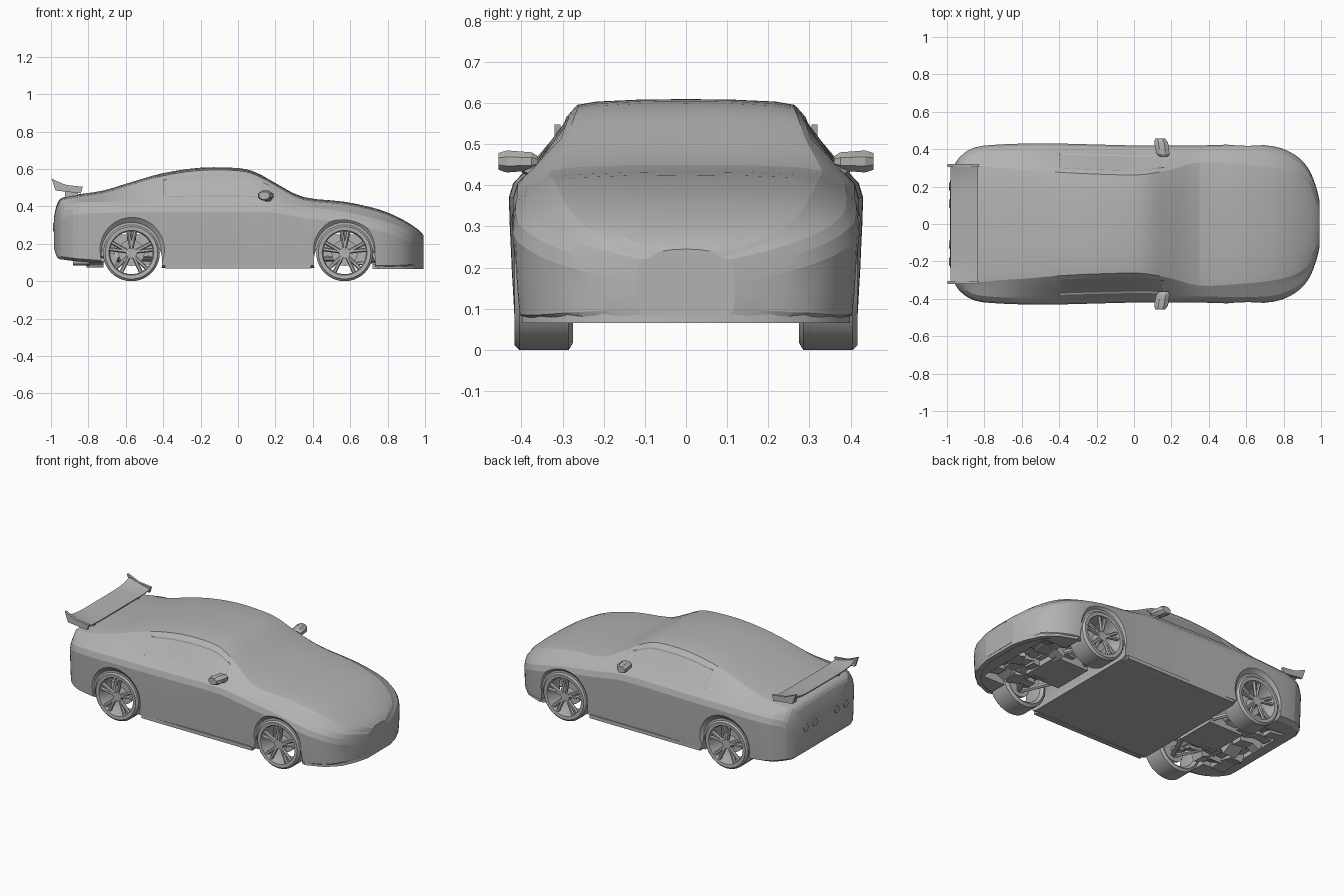
import bpy, bmesh, math, random
from mathutils import Vector, Matrix

cube = bpy.data.objects.get("Cube")
if cube:
    bpy.data.objects.remove(cube, do_unlink=True)

grey = bpy.data.materials.new("plain grey")
grey.use_nodes = True
grey.diffuse_color = (0.45, 0.45, 0.45, 1)
grey.node_tree.nodes["Principled BSDF"].inputs["Base Color"].default_value = grey.diffuse_color


def shade(obj, angle):
    bpy.ops.object.select_all(action='DESELECT')
    obj.select_set(True)
    bpy.context.view_layer.objects.active = obj
    bpy.ops.object.shade_smooth_by_angle(angle=math.radians(angle))


def finish(name, bm, angle=25):
    """Turn a bmesh into a named, shaded object."""
    bmesh.ops.recalc_face_normals(bm, faces=bm.faces)
    mesh = bpy.data.meshes.new(name)
    bm.to_mesh(mesh)
    bm.free()
    mesh.materials.append(grey)
    obj = bpy.data.objects.new(name, mesh)
    bpy.context.collection.objects.link(obj)
    shade(obj, angle)
    return obj


def loft(bm, rings, close=False):
    """Skin a list of closed rings, capped at the ends or joined in a loop."""
    loops = [[bm.verts.new(p) for p in ring] for ring in rings]
    pairs = list(zip(loops, loops[1:])) + ([(loops[-1], loops[0])] if close else [])
    for a, b in pairs:
        for i in range(len(a)):
            j = (i + 1) % len(a)
            bm.faces.new((a[i], a[j], b[j], b[i]))
    if not close:
        bm.faces.new(loops[0])
        bm.faces.new(loops[-1])


def box(bm, centre, size, turn=None):
    mat = Matrix.Translation(centre) @ (turn or Matrix()) @ Matrix.Diagonal((*size, 1))
    bmesh.ops.create_cube(bm, size=1, matrix=mat)


def rod(bm, a, b, radius, sides=10, tip=None):
    a, b = Vector(a), Vector(b)
    turn = (b - a).to_track_quat('Z', 'Y').to_matrix().to_4x4()
    bmesh.ops.create_cone(bm, cap_ends=True, segments=sides, radius1=radius,
                          radius2=radius if tip is None else tip, depth=(b - a).length,
                          matrix=Matrix.Translation((a + b) / 2) @ turn)


# Body stations: x, half width, floor, shoulder height, top half width, top height
stations = [
    (-.985, .22, .18, .31, .17, .34),
    (-.965, .30, .125, .36, .25, .42),
    (-.93, .36, .115, .40, .30, .45),
    (-.85, .41, .105, .42, .32, .465),
    (-.72, .425, .095, .425, .31, .485),
    (-.57, .43, .08, .43, .30, .53),
    (-.4, .43, .07, .43, .285, .578),
    (-.2, .425, .07, .43, .275, .607),
    (0, .42, .07, .43, .27, .605),
    (.1, .42, .07, .43, .28, .58),
    (.2, .42, .07, .425, .30, .525),
    (.35, .42, .07, .40, .34, .45),
    (.57, .425, .07, .37, .33, .425),
    (.75, .415, .07, .33, .31, .385),
    (.86, .37, .07, .295, .28, .34),
    (.93, .30, .075, .265, .23, .30),
    (.97, .21, .08, .24, .16, .27),
    (.993, .12, .085, .22, .08, .245),
]


def blend(a, b, c, d, t):
    """Smooth curve from b to c."""
    return b + t / 2 * (c - a + t * (2*a - 5*b + 4*c - d + t * (3*(b - c) + d - a)))


def body_ring(s):
    x, w, low, sh, tw, top = s
    side = [(w * .9, low), (w * .97, low + .015), (w * .985, low * .65 + sh * .35),
            (w * .995, low * .35 + sh * .65), (w, sh - .06), (w * .975, sh - .025), (w * .92, sh)]
    # Side glass rises from the shoulder to the roof edge
    side += [(w * .92 + (tw - w * .92) * t, sh + (top - .02 - sh) * t) for t in (.15, .5, .87)]
    side += [(tw * .97, top - .014), (tw * .8, top - .006), (tw * .4, top - .001)]
    return ([Vector((x, y, z)) for y, z in side] + [Vector((x, 0, top))]
            + [Vector((x, -y, z)) for y, z in reversed(side)])


dense = []
for i in range(len(stations) - 1):
    quad = [stations[max(0, min(len(stations) - 1, i + k))] for k in (-1, 0, 1, 2)]
    dense += [[blend(*v, t / 3) for v in zip(*quad)] for t in range(3)]
dense.append(stations[-1])
rings = [body_ring(s) for s in dense]
bm = bmesh.new()
loft(bm, rings)
bm.faces.index_update()
bmesh.ops.recalc_face_normals(bm, faces=bm.faces)

# Side windows sit slightly inside the cabin wall
windows = [[f for f in bm.faces if f.index % len(rings[0]) in rows
            and -.4 < f.calc_center_median().x < .17] for rows in ((7, 8), (17, 18))]
for glass in windows:
    bmesh.ops.inset_region(bm, faces=glass, thickness=.008, depth=-.004)
body = finish("body", bm)


def carve(name, bm):
    """Cut a shape out of the body."""
    cutter = finish(name, bm)
    cutter.hide_render = True
    cutter.hide_viewport = True
    cut = body.modifiers.new(name, 'BOOLEAN')
    cut.object = cutter
    cut.solver = 'EXACT'


# Wheel wells run through the floor, with flared arches and hollow bumpers
AXLES = {"rear": -.57, "front": .57}
for end, x in AXLES.items():
    bm = bmesh.new()
    rod(bm, (x, -.6, .105), (x, .6, .105), .165, 40)
    carve(end + "_well_cutter", bm)
    bm = bmesh.new()
    for sign in (1, -1):
        rod(bm, (x, sign * .408, .155), (x, sign * .44, .155), .16, 40, .2)
    carve(end + "_arch_cutter", bm)
    bm = bmesh.new()
    box(bm, (x * 1.28, 0, .1), (.31, .54, .19))
    carve(end + "_floor_cutter", bm)
bpy.context.view_layer.objects.active = body
for name in [m.name for m in body.modifiers]:
    bpy.ops.object.modifier_apply(modifier=name)
shade(body, 10)


# Wheels: turned tyre and rim ring, with hub and five split spokes
def make_wheel(name, x, sign):
    bm = bmesh.new()
    section = [(.275, .135), (.285, .152), (.405, .152), (.417, .14),
               (.415, .12), (.40, .114), (.29, .118)]
    rings = []
    for i in range(40):
        a = math.tau * i / 40
        rings.append([(x + r * math.cos(a), sign * y, .152 + r * math.sin(a)) for y, r in section])
    loft(bm, rings, close=True)
    rod(bm, (x, sign * .33, .152), (x, sign * .405, .152), .03, 12)
    for i in range(5):
        for spread in (-.16, .16):
            a = math.tau * i / 5 + .3
            rod(bm, (x + .02 * math.cos(a), sign * .395, .152 + .02 * math.sin(a)),
                (x + .12 * math.cos(a + spread), sign * .40, .152 + .12 * math.sin(a + spread)), .011, 6)
    # Brake disc behind the spokes
    rod(bm, (x, sign * .33, .152), (x, sign * .345, .152), .07, 20)
    finish(name, bm)


random.seed(4)
for end, x in AXLES.items():
    for side, sign in (("left", 1), ("right", -1)):
        make_wheel(f"{end}_{side}_wheel", x, sign)

    # Axle, suspension arms and central housing
    bm = bmesh.new()
    rod(bm, (x, -.35, .152), (x, .35, .152), .022)
    box(bm, (x, 0, .17), (.24, .26, .16))
    for sign in (1, -1):
        for dx in (-.11, .11):
            rod(bm, (x + dx, sign * .1, .12), (x, sign * .34, .12), .015, 6)
        rod(bm, (x, sign * .27, .12), (x, sign * .25, .28), .025)
    finish(end + "_suspension", bm)

    # Rough mechanical blocks filling the open floor
    bm = bmesh.new()
    for i in range(4):
        for j in range(6):
            spin = Matrix.Rotation(random.uniform(-.5, .5), 4, random.choice('XYZ'))
            box(bm, (x * (1.08 + .13 * i), -.22 + .088 * j, random.uniform(.12, .16)),
                (.09, random.uniform(.05, .1), .06), spin)
    finish(end + "_underfloor_parts", bm)


# Door mirrors: stalk and housing that widens outwards
for side, sign in (("left", 1), ("right", -1)):
    bm = bmesh.new()
    rod(bm, (.18, sign * .345, .425), (.15, sign * .39, .448), .02, 6)
    rings = []
    for y, dx, half, high in ((.36, .015, .022, .014), (.375, .01, .038, .024),
                              (.435, 0, .04, .029), (.456, -.005, .03, .022)):
        c = Vector((.145 + dx, sign * y, .458))
        rings.append([c + Vector((half * math.cos(a), 0, high * math.sin(a)))
                      for a in (math.tau * k / 8 + math.pi / 8 for k in range(8))])
    loft(bm, rings)
    finish(side + "_mirror", bm)

# Rear wing: swept blade curling up at both tips, on two short posts
bm = bmesh.new()
rings = []
foil = ((-.982, .505), (-.972, .49), (-.91, .478), (-.84, .476), (-.835, .486), (-.91, .495))
for i in range(13):
    y = -.315 + .63 * i / 12
    lift = .03 * abs(y / .315) ** 6
    rings.append([(px, y, pz + lift * (.3 - (px + .85) * 5)) for px, pz in foil])
loft(bm, rings)
for sign in (1, -1):
    box(bm, (-.89, sign * .22, .463), (.07, .02, .045))
    # Tip plates
    plate = [(-.997, .548), (-.975, .485), (-.84, .47), (-.83, .505), (-.92, .515)]
    loft(bm, [[(px, sign * y, pz) for px, pz in plate] for y in (.305, .32)])
finish("rear_wing", bm)

# Tail lamps: four small round lamps across the rear panel
bm = bmesh.new()
for y in (-.2, -.11, .11, .2):
    rod(bm, (-.96, y, .29), (-.99, y, .29), .03, 10, .022)
finish("tail_lamps", bm)

# Front lip under the nose, following the body outline
bm = bmesh.new()
edge = [(s[0], s[1] * .96) for s in stations[-5:]]
path = edge + [(x, -y) for x, y in reversed(edge)]
loft(bm, [[(x + dx, y * (1 + dx), z) for dx, z in ((-.03, .066), (0, .066), (-.002, .092), (-.03, .092))]
          for x, y in path])
finish("front_lip", bm)

# Side sills between the wheels
bm = bmesh.new()
for sign in (1, -1):
    box(bm, (0, sign * .40, .078), (.78, .03, .022))
finish("side_sills", bm)
